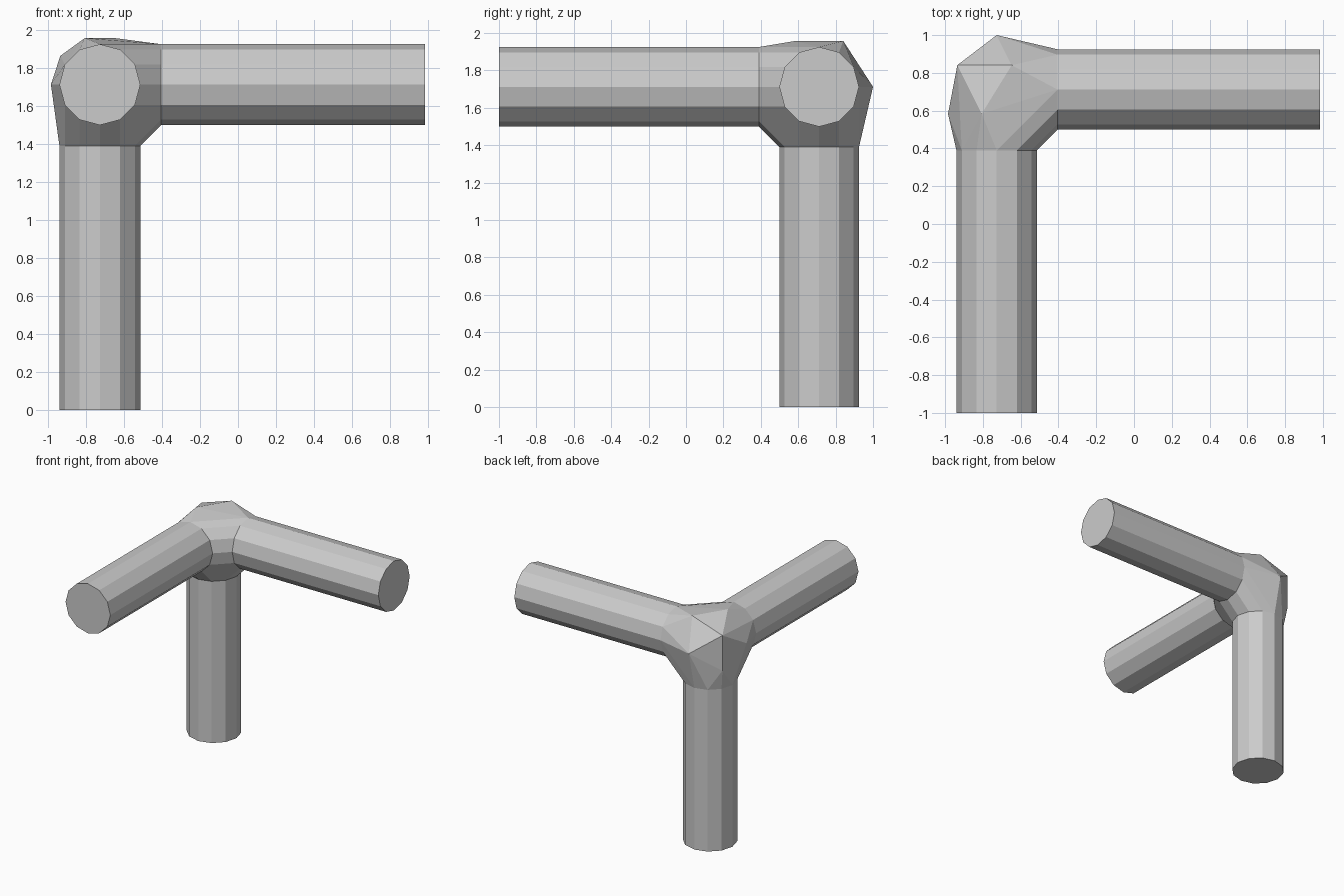
import bpy, bmesh, math
from mathutils import Vector

if "Cube" in bpy.data.objects:
    bpy.data.objects.remove(bpy.data.objects["Cube"])

CENTRE = Vector((-0.727, 0.712, 1.712))
R, NECK, LENGTH, BALL, SIDES = 0.213, 0.322, 1.712, 0.288, 12
X, Y, Z = Vector((1, 0, 0)), Vector((0, 1, 0)), Vector((0, 0, 1))


def ring(bm, axis, u, v, dist):
    """Circle of vertices around an arm axis, at a distance from the corner."""
    verts = []
    for i in range(SIDES):
        a = math.tau * i / SIDES
        verts.append(bm.verts.new(CENTRE + axis * dist + R * (u * math.cos(a) + v * math.sin(a))))
    return verts


def make_object(name, bm):
    bmesh.ops.recalc_face_normals(bm, faces=bm.faces)
    mesh = bpy.data.meshes.new(name)
    bm.to_mesh(mesh)
    bm.free()
    bpy.context.collection.objects.link(bpy.data.objects.new(name, mesh))


arms = {"side_pipe": (X, Y, Z), "front_pipe": (-Y, X, Z), "upright_pipe": (-Z, X, Y)}

# Corner joint: hull around an icosahedron (pole along y) and the three pipe necks
bm = bmesh.new()
for s in (1, -1):
    bm.verts.new(CENTRE + Y * BALL * s)
    for i in range(5):
        a = math.radians(72 * i + (0 if s > 0 else 36))
        r = BALL * 2 / math.sqrt(5)
        bm.verts.new(CENTRE + Vector((r * math.cos(a), s * r / 2, r * math.sin(a))))
necks = [set(ring(bm, *axes, NECK)) for axes in arms.values()]
bmesh.ops.convex_hull(bm, input=bm.verts[:])
# Open the joint where the pipes enter
discs = [f for f in bm.faces if any(set(f.verts) <= n for n in necks)]
bmesh.ops.delete(bm, geom=discs, context='FACES_ONLY')
bmesh.ops.delete(bm, geom=[e for e in bm.edges if not e.link_faces], context='EDGES')
bmesh.ops.delete(bm, geom=[v for v in bm.verts if not v.link_faces], context='VERTS')
make_object("corner_joint", bm)

# Three pipes, capped at their free ends
for name, axes in arms.items():
    bm = bmesh.new()
    near, far = ring(bm, *axes, NECK), ring(bm, *axes, LENGTH)
    for i in range(SIDES):
        j = (i + 1) % SIDES
        bm.faces.new((near[i], near[j], far[j], far[i]))
    bm.faces.new(far)
    # Open tubes need an explicit outward direction
    bmesh.ops.recalc_face_normals(bm, faces=bm.faces)
    make_object(name, bm)
